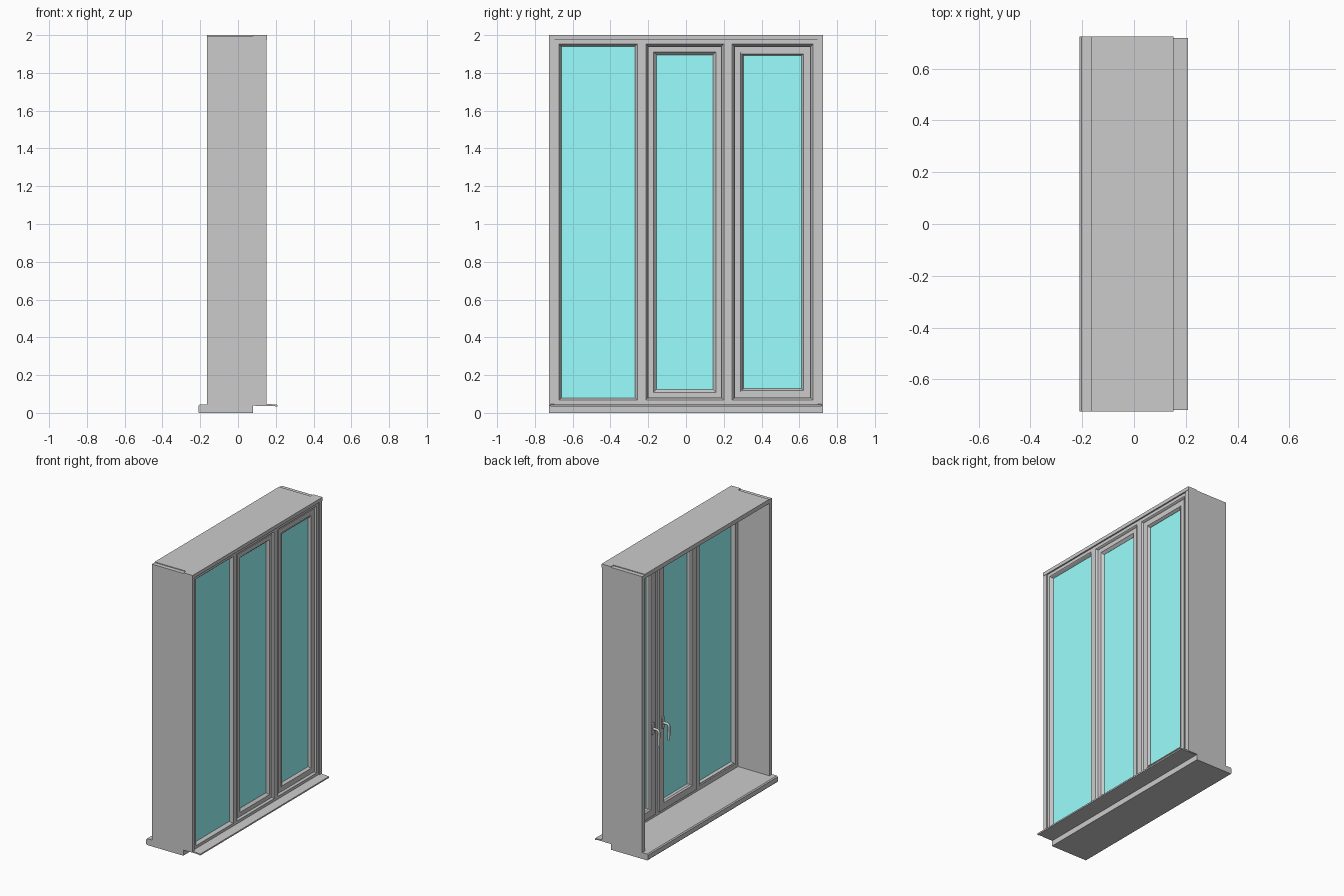
import bpy, bmesh

if "Cube" in bpy.data.objects:
    bpy.data.objects.remove(bpy.data.objects["Cube"])

glass_mat = bpy.data.materials.new("glass_cyan")
glass_mat.diffuse_color = (0.33, 1.0, 1.0, 1)
glass_mat.use_nodes = True
glass_mat.node_tree.nodes["Principled BSDF"].inputs["Base Color"].default_value = glass_mat.diffuse_color


def from_bmesh(name, bm, mat=None):
    bmesh.ops.recalc_face_normals(bm, faces=bm.faces)
    me = bpy.data.meshes.new(name)
    bm.to_mesh(me)
    bm.free()
    ob = bpy.data.objects.new(name, me)
    bpy.context.collection.objects.link(ob)
    if mat:
        me.materials.append(mat)
    return ob


def box(name, x0, x1, y0, y1, z0, z1, mat=None, bevel=0):
    bm = bmesh.new()
    bmesh.ops.create_cube(bm, size=1)
    for v in bm.verts:
        v.co = ((x0 + x1) / 2 + v.co.x * (x1 - x0),
                (y0 + y1) / 2 + v.co.y * (y1 - y0),
                (z0 + z1) / 2 + v.co.z * (z1 - z0))
    ob = from_bmesh(name, bm, mat)
    if bevel:
        m = ob.modifiers.new("bevel", 'BEVEL')
        m.width, m.segments = bevel, 3
    return ob


def ring(name, y0, y1, z0, z1, profile):
    """Mitred rectangular frame; profile is a closed list of (inset, x)."""
    bm = bmesh.new()
    loops = [[bm.verts.new(p) for p in ((x, y0 + i, z0 + i), (x, y1 - i, z0 + i),
                                        (x, y1 - i, z1 - i), (x, y0 + i, z1 - i))]
             for i, x in profile]
    for a, b in zip(loops, loops[1:] + loops[:1]):
        for k in range(4):
            n = (k + 1) % 4
            bm.faces.new((a[k], a[n], b[n], b[k]))
    return from_bmesh(name, bm)


def extrude_y(name, profile, y0, y1):
    bm = bmesh.new()
    face = bm.faces.new([bm.verts.new((x, y0, z)) for x, z in profile])
    new = bmesh.ops.extrude_face_region(bm, geom=[face])["geom"]
    bmesh.ops.translate(bm, vec=(0, y1 - y0, 0),
                        verts=[v for v in new if isinstance(v, bmesh.types.BMVert)])
    return from_bmesh(name, bm)


# Reveal lining and outer rim of the frame
for side, label in ((-1, "left"), (1, "right")):
    a, b = sorted((side * 0.695, side * 0.725))
    box("lining_" + label, -0.165, 0.08, a, b, 0.04, 1.995)
    box("rim_" + label, 0.08, 0.15, a, b, 0.04, 2.0)
box("lining_head", -0.165, 0.08, -0.695, 0.695, 1.97, 2.0)
box("rim_head", 0.08, 0.153, -0.725, 0.725, 1.975, 2.0)

# Interior window board with rounded nose, exterior drip sill
extrude_y("window_board", [(-0.205, 0.0), (0.08, 0.0), (0.08, 0.045), (-0.203, 0.045),
                           (-0.21, 0.038), (-0.21, 0.006)], -0.725, 0.725)
extrude_y("exterior_sill", [(0.08, 0.038), (0.195, 0.036), (0.197, 0.033), (0.208, 0.033),
                            (0.208, 0.043), (0.15, 0.048), (0.08, 0.05)], -0.718, 0.718)

# Fixed frame: three mitred cells meeting at the mullion centres
cells = [(-0.695, -0.235), (-0.235, 0.222), (0.222, 0.695)]
cell_profile = [(0, 0.08), (0, 0.143), (0.022, 0.143), (0.026, 0.139), (0.035, 0.122),
                (0.035, 0.085), (0.03, 0.08)]
for n, (a, b) in enumerate(cells):
    ring("frame_cell_%d" % (n + 1), a, b, 0.045, 1.975, cell_profile)

# Fixed pane
box("fixed_glass", 0.105, 0.121, -0.66, -0.27, 0.08, 1.94, glass_mat)
ring("fixed_bead", -0.662, -0.268, 0.078, 1.942,
     [(0, 0.085), (0, 0.105), (0.012, 0.105), (0.006, 0.085)])

# Opening sashes: outer rebate, sloped bead, interior overlap
sashes = [("middle", -0.2, 0.187, 0.044), ("end", 0.257, 0.66, 0.047)]
for label, a, b, w in sashes:
    ring("sash_" + label, a, b, 0.08, 1.94,
         [(-0.012, 0.068), (-0.012, 0.08), (0, 0.08), (0, 0.135), (w - 0.015, 0.135),
          (w - 0.012, 0.131), (w, 0.118), (w, 0.078), (w - 0.008, 0.068)])
    g = w - 0.001
    box("glass_" + label, 0.1, 0.117, a + g, b - g, 0.08 + g, 1.94 - g, glass_mat)
ring("gasket_end", 0.29, 0.627, 0.113, 1.907,
     [(0, 0.125), (0, 0.137), (0.006, 0.137), (0.015, 0.122), (0.015, 0.117)])

# Interior lever handles on the facing stiles
for label, y in (("middle", 0.166), ("end", 0.278)):
    box("handle_plate_" + label, 0.058, 0.069, y - 0.014, y + 0.014, 0.65, 0.73, bevel=0.004)
    cu = bpy.data.curves.new("handle_lever_" + label, 'CURVE')
    cu.dimensions = '3D'
    cu.bevel_depth, cu.bevel_resolution, cu.use_fill_caps = 0.009, 2, True
    sp = cu.splines.new('POLY')
    path = [(0.062, 0.69), (0.03, 0.69), (0.021, 0.686), (0.017, 0.676), (0.018, 0.58)]
    sp.points.add(len(path) - 1)
    for p, (x, z) in zip(sp.points, path):
        p.co = (x, y, z, 1)
    sp.use_smooth = True
    bpy.context.collection.objects.link(bpy.data.objects.new(cu.name, cu))
